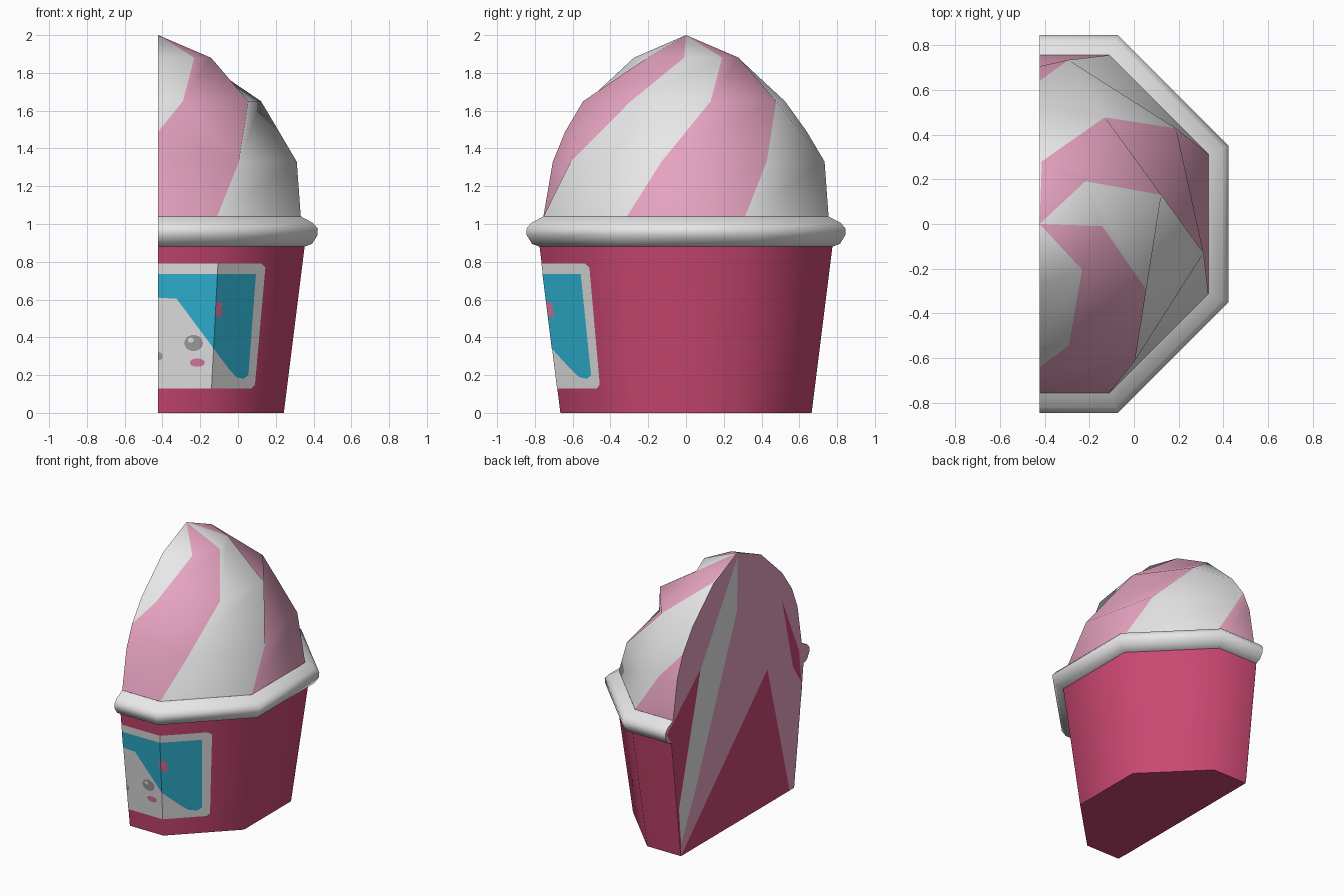
import bpy, bmesh, math
from mathutils import Vector

if "Cube" in bpy.data.objects:
    bpy.data.objects.remove(bpy.data.objects["Cube"])

CX = -0.4225                      # the tub axis lies on the cut plane
K = 1 / math.cos(math.pi / 8)     # apothem -> corner radius of an octagon


def material(name, rgb):
    m = bpy.data.materials.new(name)
    m.diffuse_color = (*rgb, 1)
    m.use_nodes = True
    m.node_tree.nodes["Principled BSDF"].inputs["Base Color"].default_value = m.diffuse_color
    return m


WHITE = material("cream_white", (0.85, 0.85, 0.85))
PINK = material("soft_pink", (0.84, 0.39, 0.56))
MAGENTA = material("magenta", (0.60, 0.065, 0.17))
TEAL = material("teal", (0.03, 0.47, 0.68))
GREY = material("grey", (0.36, 0.36, 0.36))
ROSE = material("rose", (0.72, 0.19, 0.36))

cut_points = []                   # outline of the sliced side, as (y, z)


def finish(name, bm, mats, angle=None):
    me = bpy.data.meshes.new(name)
    bm.to_mesh(me)
    bm.free()
    for m in mats:
        me.materials.append(m)
    ob = bpy.data.objects.new(name, me)
    bpy.context.collection.objects.link(ob)
    if angle:
        bpy.ops.object.select_all(action='DESELECT')
        ob.select_set(True)
        bpy.context.view_layer.objects.active = ob
        bpy.ops.object.shade_smooth_by_angle(angle=math.radians(angle))
    return ob


def half_octagon(name, rings, mats, bottom=False, angle=60):
    """Loft octagonal rings (corner radius, z, twist) and slice them in half."""
    bm = bmesh.new()
    loops = []
    for r, z, twist in rings:
        a = [math.radians(22.5 + 45 * k + twist) for k in range(8)]
        loops.append([bm.verts.new((CX + r * math.cos(t), r * math.sin(t), z)) for t in a])
    for lo, hi in zip(loops, loops[1:]):
        for k in range(8):
            n = (k + 1) % 8
            f = bm.faces.new((lo[k], lo[n], hi[n], hi[k]))
            f.material_index = k % len(mats)
    if bottom:
        bm.faces.new(loops[0][::-1])
    bmesh.ops.remove_doubles(bm, verts=bm.verts, dist=0.0005)
    bmesh.ops.bisect_plane(bm, geom=bm.verts[:] + bm.edges[:] + bm.faces[:],
                           plane_co=(CX, 0, 0), plane_no=(-1, 0, 0), clear_outer=True)
    for v in bm.verts:
        if abs(v.co.x - CX) < 1e-4:
            p = (round(v.co.y, 4), round(v.co.z, 4))
            if p not in cut_points:
                cut_points.append(p)
    return finish(name, bm, mats, angle)


# Tub, rolled rim and twisted striped dome
half_octagon("tub", [(0.665 * K, 0, 0), (0.775 * K, 0.88, 0)], [MAGENTA], bottom=True)
rim = [(0.775, 0.88), (0.815, 0.895), (0.843, 0.94), (0.845, 0.975), (0.82, 1.005), (0.755, 1.04)]
half_octagon("rim", [(a * K, z, 0) for a, z in rim], [WHITE])
half_octagon("swirl_dome", [(0.817, 1.04, 0), (0.745, 1.33, 12.5), (0.56, 1.65, 36),
                            (0.28, 1.88, 65.5), (0, 2.0, 90)], [WHITE, PINK])


# Sliced side: one flat face plus streaks of colour
def side_plate(name, pts, mat, layer):
    bm = bmesh.new()
    f = bm.faces.new([bm.verts.new((CX - 0.0015 * layer, y, z)) for y, z in pts])
    f.normal_update()
    if f.normal.x > 0:
        f.normal_flip()
    bmesh.ops.triangulate(bm, faces=bm.faces[:])
    finish(name, bm, [mat])


outline = sorted(cut_points, key=lambda p: math.atan2(p[1] - 0.95, p[0]))
side_plate("cut_side", outline, PINK, 0)
side_plate("cut_side_lower", [(0.665, 0), (-0.61, 0), (-0.35, 1.0)], MAGENTA, 1)
side_plate("cut_side_edge", [(0.665, 0), (0.775, 0.88), (0.83, 0.96), (0.435, 1.3), (0.66, 0.3)],
           MAGENTA, 1)
side_plate("cut_side_streak", [(0.0, 1.97), (0.435, 1.3), (0.69, 0.36), (0.665, 0.09),
                               (0.5, 0.42), (0.01, 1.57)], WHITE, 2)
side_plate("cut_side_front_streak", [(-0.75, 0.75), (-0.72, 1.0), (-0.52, 1.45), (-0.65, 0.9)],
           MAGENTA, 1)


# Picture panel: flat shapes in (x, z) wrapped onto the two front tub walls
def panel_plate(name, pts, mat, layer):
    bm = bmesh.new()
    bm.faces.new([bm.verts.new((max(x, CX), 0, z)) for x, z in pts])
    bmesh.ops.triangulate(bm, faces=bm.faces[:])
    t = math.tan(math.pi / 8)
    bmesh.ops.bisect_plane(bm, geom=bm.verts[:] + bm.edges[:] + bm.faces[:],
                           plane_co=(CX + 0.665 * t, 0, 0), plane_no=(1, 0, -0.125 * t))
    for v in bm.verts:
        a = 0.665 + 0.125 * v.co.z + 0.0016 * layer
        v.co.y = max(-a, v.co.x - CX - math.sqrt(2) * a)
    for f in bm.faces:
        f.normal_update()
        if f.normal.y > 0:
            f.normal_flip()
    finish(name, bm, [mat])


def oval(cx, cz, rx, rz, a0=0, a1=360, n=14):
    steps = n if a1 - a0 == 360 else n + 1
    return [(cx + rx * math.cos(math.radians(a0 + (a1 - a0) * i / n)),
             cz + rz * math.sin(math.radians(a0 + (a1 - a0) * i / n))) for i in range(steps)]


panel_plate("panel_border", [(CX, 0.79), (0.125, 0.79), (0.145, 0.77), (0.09, 0.15),
                             (0.072, 0.13), (CX, 0.13)], WHITE, 1)
panel_plate("panel_background", [(CX, 0.735), (0.095, 0.735), (0.055, 0.2), (0.03, 0.18),
                                 (-0.01, 0.19), (-0.05, 0.235), (-0.05, 0.36), (-0.067, 0.42),
                                 (-0.045, 0.5), (-0.033, 0.6), (-0.04, 0.65), (-0.09, 0.66),
                                 (-0.15, 0.635), (-0.25, 0.6), (CX, 0.61)], TEAL, 2)
panel_plate("ear_patch", [(-0.165, 0.57), (-0.14, 0.59), (-0.085, 0.585), (-0.085, 0.505),
                          (-0.115, 0.51), (-0.13, 0.545)], ROSE, 2)
panel_plate("eye", oval(-0.235, 0.37, 0.05, 0.043), GREY, 2)
panel_plate("eye_glint", oval(-0.25, 0.385, 0.016, 0.013, n=8), WHITE, 3)
panel_plate("cheek", oval(-0.215, 0.266, 0.04, 0.022), ROSE, 2)
panel_plate("nose", oval(CX, 0.3, 0.024, 0.022, -90, 90, 8), GREY, 2)
